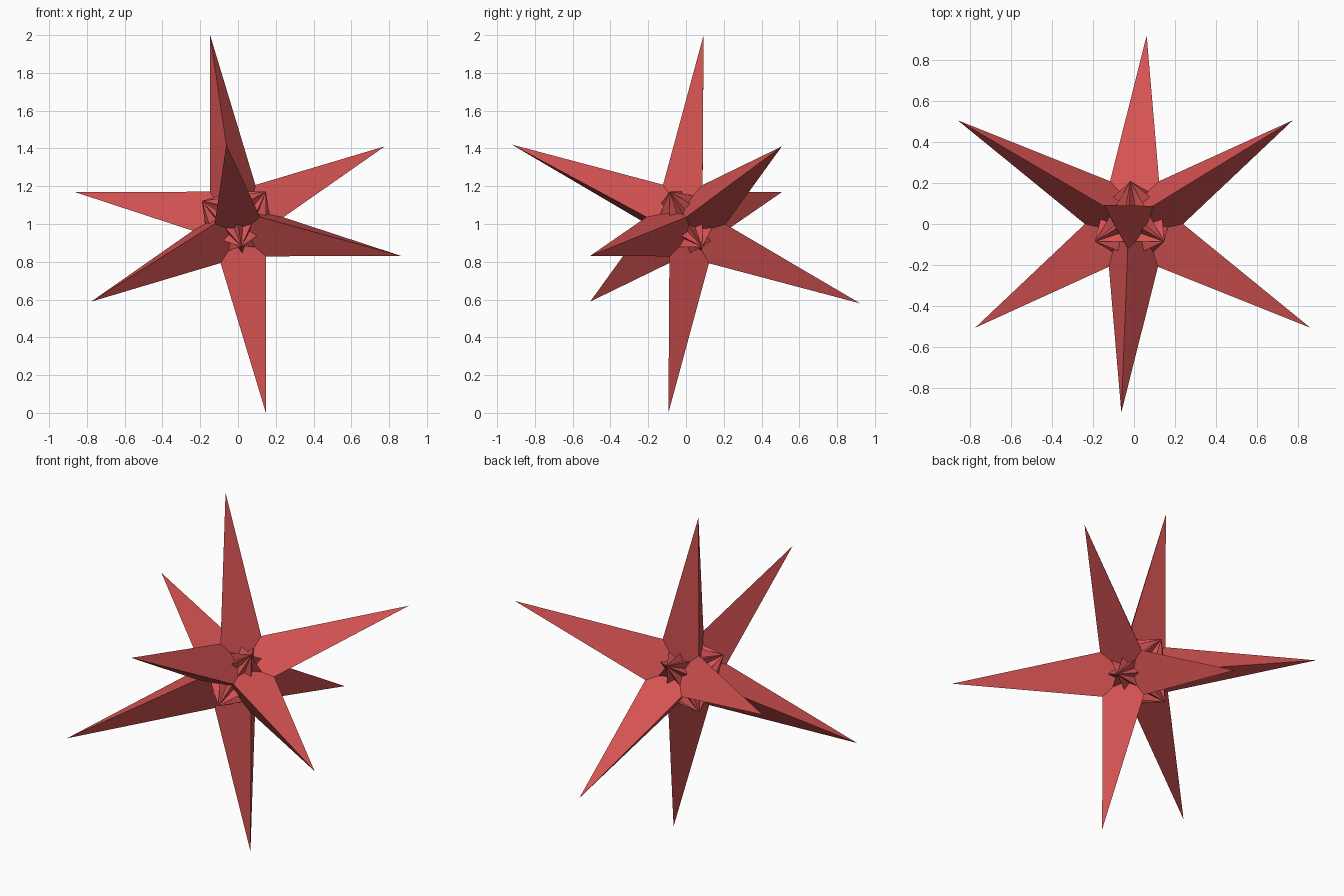
import bpy, bmesh, math
from itertools import product
from mathutils import Matrix, Vector

cube = bpy.data.objects.get("Cube")
if cube:
    bpy.data.objects.remove(cube, do_unlink=True)

# Proportions, all following from the reach of the long spikes
REACH = 1.015                       # centre to long spike tip
TIP = REACH / math.sqrt(3)          # tip coordinate along each body axis
STAR = TIP * (math.sqrt(2) - 1)     # centre to small star tip
CORNER = STAR / math.sqrt(2)        # spike base corners
DIMPLE = STAR * (math.sqrt(2) - 1)  # bottom of the hollow under each star

# Tilt of the whole body, raised to stand on the ground
PLACE = (Matrix.Translation((0, 0, 1))
         @ Matrix.Rotation(math.radians(-8.4), 4, 'Y')
         @ Matrix.Rotation(math.radians(30), 4, 'X')
         @ Matrix.Rotation(math.radians(45), 4, 'Y'))

red = bpy.data.materials.new("coral_red")
red.use_nodes = True
colour = (0.66, 0.085, 0.085, 1)
red.diffuse_color = colour
red.node_tree.nodes["Principled BSDF"].inputs["Base Color"].default_value = colour


def finish(name, bm):
    """Weld, orient and place a part."""
    bmesh.ops.remove_doubles(bm, verts=bm.verts, dist=1e-5)
    bmesh.ops.recalc_face_normals(bm, faces=bm.faces)
    bm.transform(PLACE)
    mesh = bpy.data.meshes.new(name)
    bm.to_mesh(mesh)
    bm.free()
    mesh.materials.append(red)
    obj = bpy.data.objects.new(name, mesh)
    bpy.context.collection.objects.link(obj)


def face(bm, points):
    bm.faces.new([bm.verts.new(p) for p in points])


# Eight long three-sided spikes; each flank is a kite running into a dimple
bm = bmesh.new()
for signs in product((-1, 1), repeat=3):
    axes = [Vector([s if i == k else 0 for i in range(3)])
            for k, s in enumerate(signs)]
    tip = sum(axes, Vector()) * TIP
    for k in range(3):
        a, b, c = axes[k], axes[k - 1], axes[k - 2]
        face(bm, [tip, (a + b) * CORNER, a * DIMPLE, (a + c) * CORNER])
finish("long_spikes", bm)

# Six small eight-pointed star pyramids rising from the dimples
DEPTH = STAR / 2
NOTCH = math.tan(math.pi / 8) / math.cos(math.pi / 4) * math.cos(math.pi / 8)
directions = [Vector([s if i == k else 0 for i in range(3)])
              for k in range(3) for s in (-1, 1)]
for number, axis in enumerate(directions, 1):
    u = Vector((axis.y, axis.z, axis.x))
    v = axis.cross(u)
    ring = []
    for i in range(16):
        angle = i * math.pi / 8
        radius = DEPTH if i % 2 == 0 else DEPTH * NOTCH
        ring.append(axis * (STAR - DEPTH)
                    + (u * math.cos(angle) + v * math.sin(angle)) * radius)
    bm = bmesh.new()
    for i in range(16):
        face(bm, [axis * STAR, ring[i - 1], ring[i]])
    face(bm, ring)
    finish(f"small_star_{number}", bm)
